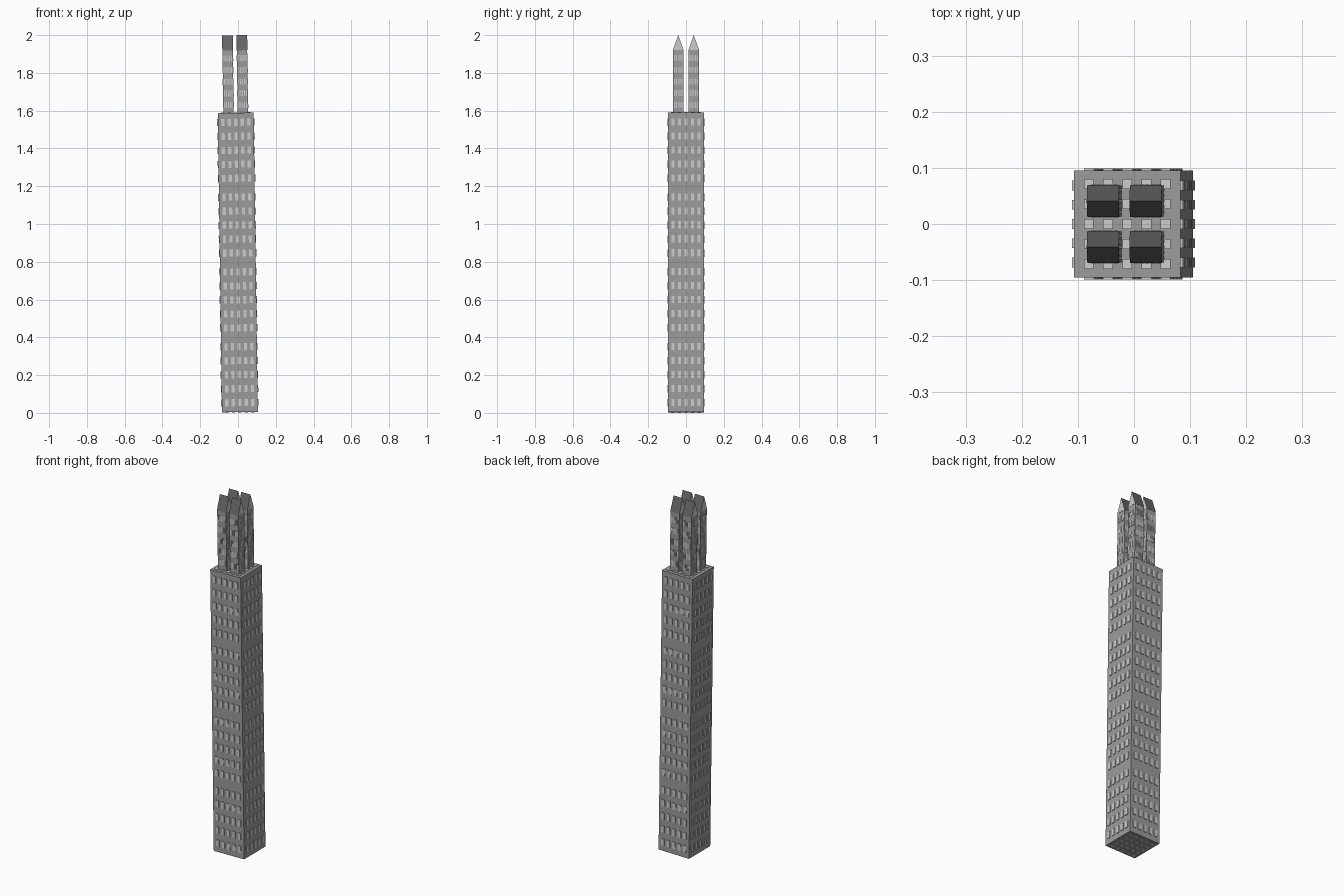
import bpy, bmesh, math
from mathutils import Matrix, Vector

if "Cube" in bpy.data.objects:
    bpy.data.objects.remove(bpy.data.objects["Cube"])

LEAN = Matrix.Rotation(math.radians(-0.8), 4, 'Y')
OFFSET = Vector((0.01, 0, 0.0045))


def grey(name, v):
    m = bpy.data.materials.new(name)
    m.diffuse_color = (v, v, v, 1)
    m.use_nodes = True
    m.node_tree.nodes["Principled BSDF"].inputs["Base Color"].default_value = m.diffuse_color
    return m


WALL = grey("wall_grey", 0.33)
PANE = grey("pane_grey", 0.56)
ROOF = grey("roof_dark", 0.13)


def add_box(bm, center, size):
    m = Matrix.Translation(center) @ Matrix.Diagonal((*size, 1))
    bmesh.ops.create_cube(bm, size=1, matrix=m)


def finish(name, bm, *mats):
    # Tilt every part together so the whole tower leans slightly
    bmesh.ops.transform(bm, matrix=Matrix.Translation(OFFSET) @ LEAN, verts=bm.verts)
    bmesh.ops.recalc_face_normals(bm, faces=bm.faces)
    mesh = bpy.data.meshes.new(name)
    bm.to_mesh(mesh)
    bm.free()
    for m in mats:
        mesh.materials.append(m)
    ob = bpy.data.objects.new(name, mesh)
    bpy.context.collection.objects.link(ob)
    return ob


def add_panes(bm, center, size, axis, sides, out):
    # 5 x 5 grid of raised panes on the faces across one axis
    u, v = [a for a in range(3) if a != axis]
    for side in sides:
        for i in range(-2, 3):
            for j in range(-2, 3):
                c, s = list(center), [0, 0, 0]
                c[axis] += side * size[axis] / 2
                c[u] += i * size[u] * 0.18
                c[v] += j * size[v] * 0.187
                s[axis] = 2 * out
                s[u], s[v] = size[u] * 0.092, size[v] * 0.095
                add_box(bm, c, s)


# Main shaft: four stacked blocks with windows
SEG, W = 0.396, 0.19
body = bmesh.new()
add_box(body, (0, 0, 2 * SEG), (W, W, 4 * SEG))
finish("tower_shaft", body, WALL)

panes = bmesh.new()
for k in range(4):
    c, s = (0, 0, (k + 0.5) * SEG), (W, W, SEG)
    add_panes(panes, c, s, 0, (-1, 1), 0.004)
    add_panes(panes, c, s, 1, (-1, 1), 0.004)
    if k in (0, 3):
        add_panes(panes, c, s, 2, (-1 if k == 0 else 1,), 0.003)
finish("shaft_windows", panes, PANE)

# Four turrets with windows and ridged roofs
T, Z0, Z1, ZT = 0.055, 4 * SEG, 1.915, 1.995
for sx in (-1, 1):
    for sy in (-1, 1):
        x, y = sx * 0.038, sy * 0.041
        tag = ("left" if sx < 0 else "right") + ("_front" if sy < 0 else "_back")
        c, s = (x, y, (Z0 + Z1) / 2), (T, T, Z1 - Z0)
        bm = bmesh.new()
        add_box(bm, c, s)
        finish("turret_" + tag, bm, WALL)
        bm = bmesh.new()
        for axis in (0, 1):
            add_panes(bm, c, s, axis, (-1, 1), 0.0015)
        finish("turret_windows_" + tag, bm, PANE)

        # Roof: dark slopes, lighter gable ends
        roof = bmesh.new()
        h = T / 2 + 0.001
        prof = [(-h, Z1), (h, Z1), (0, ZT)]
        face = roof.faces.new([roof.verts.new((x - h, y + dy, z)) for dy, z in prof])
        ext = bmesh.ops.extrude_face_region(roof, geom=[face], use_keep_orig=True)
        moved = [g for g in ext["geom"] if isinstance(g, bmesh.types.BMVert)]
        bmesh.ops.translate(roof, vec=(2 * h, 0, 0), verts=moved)
        for f in roof.faces:
            f.material_index = 1 if len(f.verts) == 3 else 0
        finish("roof_" + tag, roof, ROOF, PANE)
